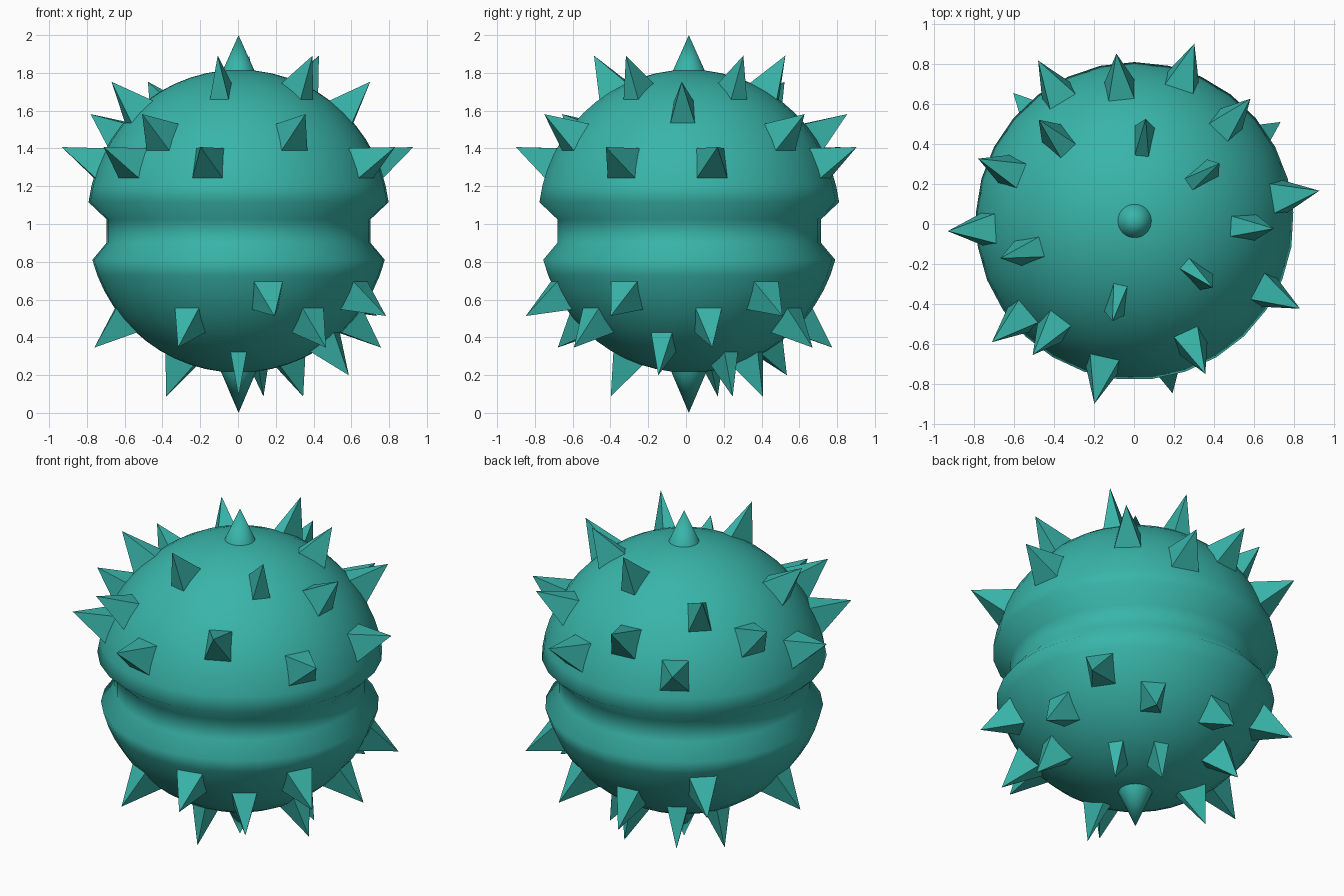
import bpy, bmesh
from math import sin, cos, radians

if "Cube" in bpy.data.objects:
    bpy.data.objects.remove(bpy.data.objects["Cube"])

SEG = 29                      # sides around the body
STEP = 360 / SEG
CEN = (0.003, 0.015, 1.015)   # centre of the ball
R = 0.802

mat = bpy.data.materials.new("teal")
mat.diffuse_color = (0.04, 0.46, 0.40, 1)
mat.use_nodes = True
mat.node_tree.nodes["Principled BSDF"].inputs["Base Color"].default_value = mat.diffuse_color


def ball(lat, lon, r):
    a, b = radians(lat), radians(lon)
    return (CEN[0] + r * cos(a) * cos(b), CEN[1] + r * cos(a) * sin(b), CEN[2] + r * sin(a))


def finish(name, bm, smooth):
    bmesh.ops.recalc_face_normals(bm, faces=bm.faces[:])
    me = bpy.data.meshes.new(name)
    bm.to_mesh(me)
    bm.free()
    ob = bpy.data.objects.new(name, me)
    bpy.context.collection.objects.link(ob)
    me.materials.append(mat)
    if smooth:
        bpy.ops.object.select_all(action='DESELECT')
        ob.select_set(True)
        bpy.context.view_layer.objects.active = ob
        bpy.ops.object.shade_smooth_by_angle(angle=radians(60))
    return ob


def lathe(name, profile):
    """Revolve (radius, z) points; radius 0 makes a pole."""
    bm = bmesh.new()
    rings = []
    for r, z in profile:
        n = SEG if r > 0 else 1
        rings.append([bm.verts.new((CEN[0] + r * cos(radians(90 + STEP * i)),
                                    CEN[1] + r * sin(radians(90 + STEP * i)), z)) for i in range(n)])
    for a, b in zip(rings, rings[1:]):
        for i in range(SEG):
            j = (i + 1) % SEG
            vs = [a[i % len(a)], a[j % len(a)], b[j % len(b)], b[i % len(b)]]
            bm.faces.new(list(dict.fromkeys(vs)))
    return finish(name, bm, True)


# body: ball with a groove around the waist
upper = [83.8 - (83.8 - 7.2) * i / 12 for i in range(13)]
lower = [-14.8 - (83.8 - 14.8) * i / 11 for i in range(12)]
pt = lambda lat: (R * cos(radians(lat)), CEN[2] + R * sin(radians(lat)))
profile = [(0, 1.815)] + [pt(l) for l in upper] + [(0.70, 1.025), (0.70, 0.90)]
profile += [pt(l) for l in lower] + [(0, 0.212)]
lathe("spiky_ball_body", profile)

# round pole spikes
lathe("top_spike", [(0, 1.80), (0.086, 1.808), (0, 2.0)])
lathe("bottom_spike", [(0, 0.23), (0.095, 0.222), (0, 0.0)])

# rows of four-sided spikes: latitude -> column numbers around the ball
ROWS = {
    22.7: (0, 5, 9, 14, 17, 20, 26),
    33.9: (3, 7, 12, 18, 23),
    46.6: (10, 15, 28),
    59.6: (2, 6, 20, 25),
    -29.6: (2, 10, 22, 26),
    -41.2: (0, 4, 7, 14, 19, 24),
    -53.4: (9, 27),
    -66.0: (2, 5, 12, 21),
}
bm = bmesh.new()
H = STEP / 2
for lat, cols in ROWS.items():
    for c in cols:
        lon = 90 + STEP * (c + 0.5) - 7 * STEP
        base = [bm.verts.new(ball(lat + H * u, lon + H * v, R - 0.004))
                for u, v in ((-1, -1), (-1, 1), (1, 1), (1, -1))]
        tip = bm.verts.new(ball(lat, lon, 1.016))
        bm.faces.new(base)
        for i in range(4):
            bm.faces.new((base[i], base[(i + 1) % 4], tip))
finish("side_spikes", bm, False)
